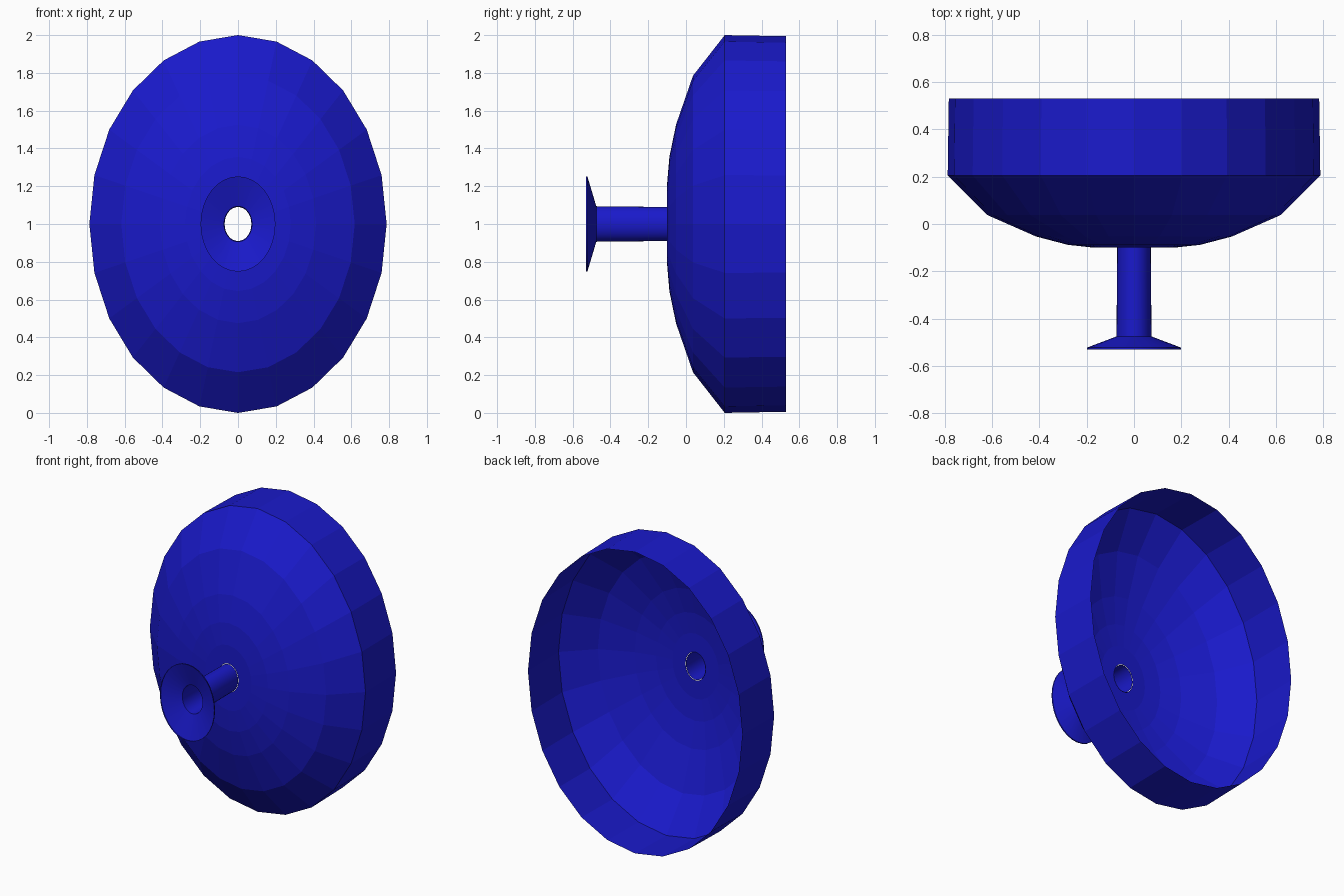
import bpy, bmesh, math

if "Cube" in bpy.data.objects:
    bpy.data.objects.remove(bpy.data.objects["Cube"])

X_SCALE = 0.787  # everything has an elliptical cross-section
CENTRE_Z = 1.0

mat = bpy.data.materials.new("blue")
mat.diffuse_color = (0.01, 0.01, 0.6, 1)
mat.use_nodes = True
mat.node_tree.nodes["Principled BSDF"].inputs["Base Color"].default_value = mat.diffuse_color


def lathe(name, profile, sides, smooth=False):
    """Sweep (y, radius) points around the y axis as an open sheet."""
    bm = bmesh.new()
    rings = []
    for y, r in profile:
        ring = []
        for i in range(sides):
            a = 2 * math.pi * i / sides
            ring.append(bm.verts.new((r * X_SCALE * math.sin(a), y,
                                      CENTRE_Z + r * math.cos(a))))
        rings.append(ring)
    for a, b in zip(rings, rings[1:]):
        for i in range(sides):
            j = (i + 1) % sides
            bm.faces.new((a[i], b[i], b[j], a[j]))
    # outward side faces away from the axis
    bm.normal_update()
    mesh = bpy.data.meshes.new(name)
    bm.to_mesh(mesh)
    bm.free()
    mesh.materials.append(mat)
    obj = bpy.data.objects.new(name, mesh)
    bpy.context.collection.objects.link(obj)
    if smooth:
        bpy.ops.object.select_all(action='DESELECT')
        obj.select_set(True)
        bpy.context.view_layer.objects.active = obj
        bpy.ops.object.shade_smooth_by_angle(angle=math.radians(30))
    return obj


# Faceted bowl, open at the back, with a hole where the stem meets it
lathe("bowl", [(-0.10, 0.093), (-0.10, 0.215), (-0.088, 0.355),
               (-0.053, 0.525), (0.037, 0.785), (0.205, 1.0),
               (0.53, 0.994)], 24)

# Hollow stem with a flared mouth at the front
lathe("stem", [(-0.53, 0.252), (-0.522, 0.252), (-0.475, 0.094),
               (-0.10, 0.09)], 32, smooth=True)
